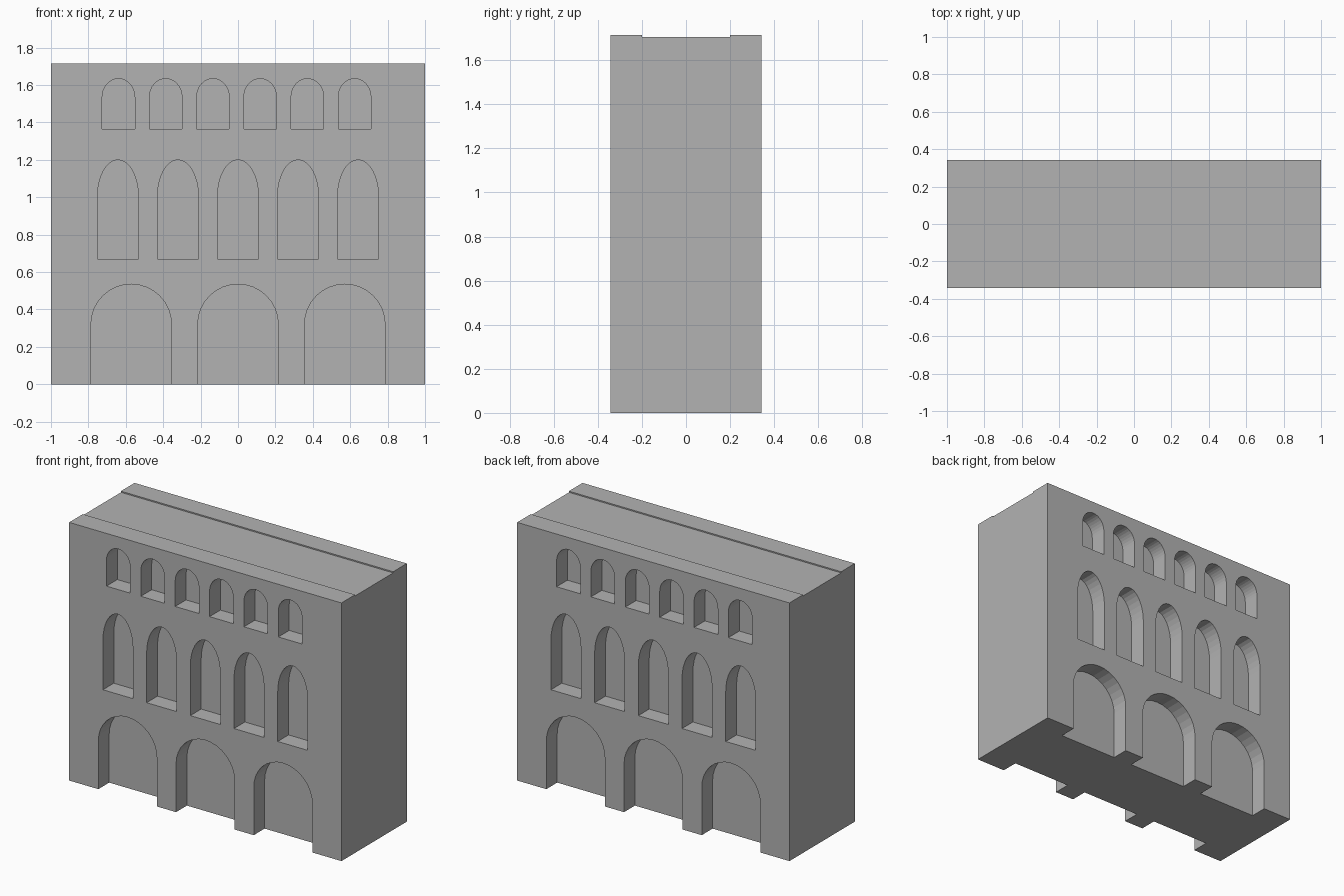
import bpy
import math

cube = bpy.data.objects.get("Cube")
if cube:
    bpy.data.objects.remove(cube, do_unlink=True)

HALF_W, HEIGHT = 1.0, 1.714
FACE_Y, LIP_Y = 0.343, 0.2        # outer and inner planes of each facade slab
CORE_Y, CORE_TOP = 0.229, 1.706
STEPS = 16

stone = bpy.data.materials.new("grey stone")
stone.use_nodes = True
grey = (0.45, 0.45, 0.45, 1)
stone.diffuse_color = grey
stone.node_tree.nodes["Principled BSDF"].inputs["Base Color"].default_value = grey


def arch(cx, half, bottom, spring, rise):
    """Arched opening outline, from bottom left over the crown to bottom right."""
    curve = [(cx - half * math.cos(math.pi * i / STEPS),
              spring + rise * math.sin(math.pi * i / STEPS)) for i in range(STEPS + 1)]
    return [(cx - half, bottom)] + curve + [(cx + half, bottom)]


def facade(name, y):
    curve = bpy.data.curves.new(name, "CURVE")
    curve.dimensions = "2D"
    curve.fill_mode = "BOTH"
    curve.extrude = (FACE_Y - LIP_Y) / 2

    # Wall outline, with the ground floor arches open at the base
    outline = [(-HALF_W, 0)]
    for i in (-1, 0, 1):
        outline += arch(i * 0.571, 0.215, 0, 0.321, 0.214)
    outline += [(HALF_W, 0), (HALF_W, HEIGHT), (-HALF_W, HEIGHT)]
    loops = [outline]

    # Tall middle windows and small upper windows
    loops += [arch(i * 0.321, 0.11, 0.669, 1.0, 0.2) for i in range(-2, 3)]
    loops += [arch(-0.639 + i * 0.2525, 0.087, 1.364, 1.536, 0.098) for i in range(6)]

    for loop in loops:
        spline = curve.splines.new("POLY")
        spline.points.add(len(loop) - 1)
        for point, (x, z) in zip(spline.points, loop):
            point.co = (x, z, 0, 1)
        spline.use_cyclic_u = True

    obj = bpy.data.objects.new(name, curve)
    bpy.context.collection.objects.link(obj)
    obj.rotation_euler.x = math.pi / 2
    obj.location.y = y
    curve.materials.append(stone)
    bpy.ops.object.select_all(action="DESELECT")
    obj.select_set(True)
    bpy.context.view_layer.objects.active = obj
    bpy.ops.object.convert(target="MESH")
    bpy.ops.object.shade_flat()


# Facade slabs, front and back
facade("front_facade", -(FACE_Y + LIP_Y) / 2)
facade("back_facade", (FACE_Y + LIP_Y) / 2)

# Solid core that closes the back of each opening
bpy.ops.mesh.primitive_cube_add(size=1, location=(0, 0, CORE_TOP / 2))
core = bpy.context.object
core.name = "building_core"
core.scale = (2 * HALF_W, 2 * CORE_Y, CORE_TOP)
core.data.materials.append(stone)
